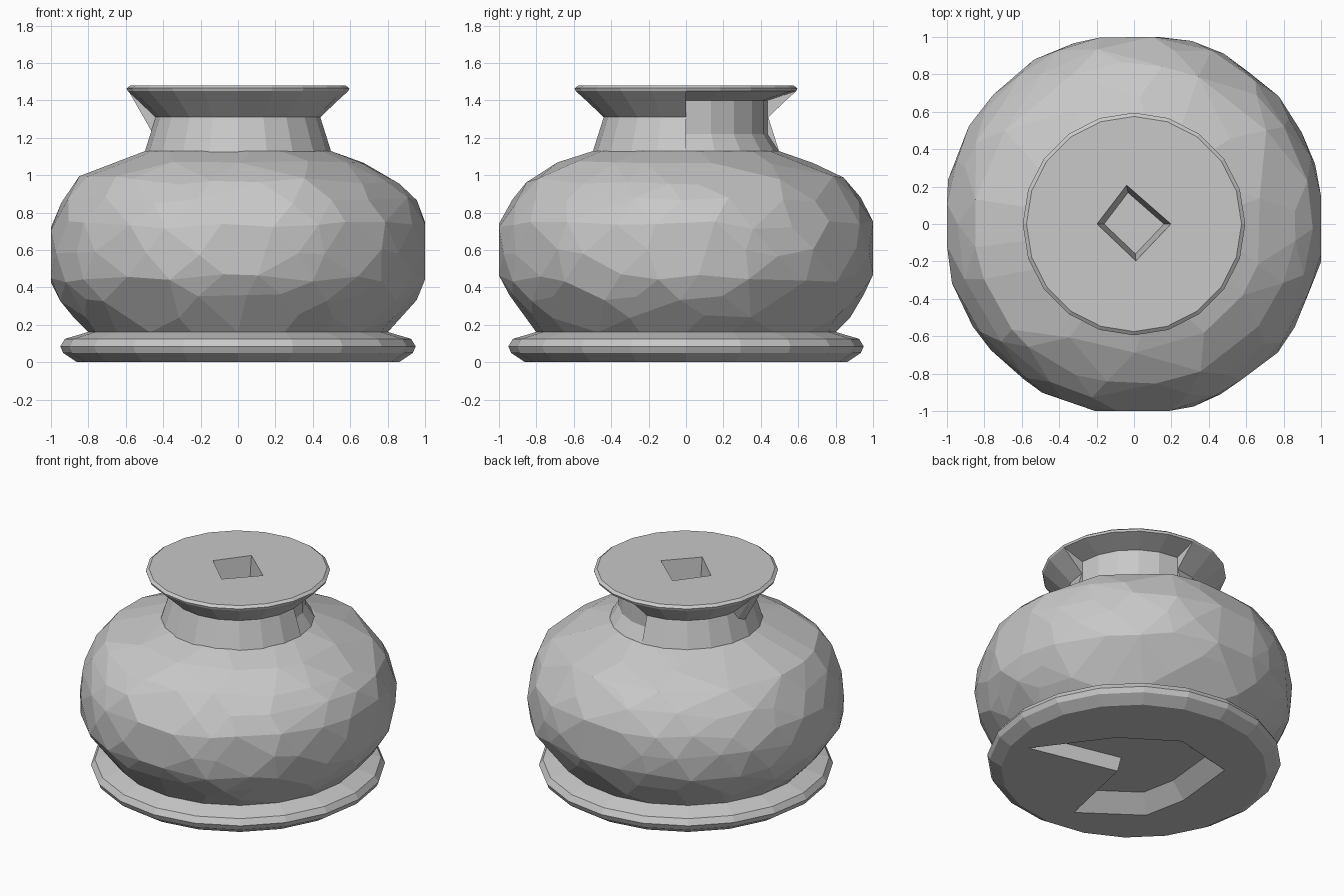
import bpy, bmesh, random
from math import sin, cos, pi, radians

random.seed(4)
if "Cube" in bpy.data.objects:
    bpy.data.objects.remove(bpy.data.objects["Cube"])

GREY = (0.58, 0.58, 0.58, 1)
stone = bpy.data.materials.new("stone_grey")
stone.use_nodes = True
stone.diffuse_color = GREY
stone.node_tree.nodes["Principled BSDF"].inputs["Base Color"].default_value = GREY


def finish(bm, name):
    bmesh.ops.recalc_face_normals(bm, faces=bm.faces)
    mesh = bpy.data.meshes.new(name)
    bm.to_mesh(mesh)
    bm.free()
    mesh.materials.append(stone)
    obj = bpy.data.objects.new(name, mesh)
    bpy.context.collection.objects.link(obj)
    return obj


def lathe(name, columns):
    """Skin (angle, [(radius, z), ...]) columns into a capped solid."""
    bm = bmesh.new()
    cols = [[bm.verts.new((r * cos(a), r * sin(a), z)) for r, z in prof]
            for a, prof in columns]
    for c, d in zip(cols, cols[1:] + cols[:1]):
        for i in range(len(c) - 1):
            bm.faces.new((c[i], d[i], d[i + 1], c[i + 1]))
    bm.faces.new([c[0] for c in cols][::-1])
    bm.faces.new([c[-1] for c in cols])
    bmesh.ops.remove_doubles(bm, verts=bm.verts, dist=0.0005)
    bmesh.ops.dissolve_degenerate(bm, edges=bm.edges, dist=0.0005)
    return finish(bm, name)


def hull(name, points, merge=0.0):
    bm = bmesh.new()
    for p in points:
        bm.verts.new(p)
    res = bmesh.ops.convex_hull(bm, input=bm.verts)
    loose = [v for v in bm.verts if not v.link_faces]
    bmesh.ops.delete(bm, geom=loose, context="VERTS")
    if merge:
        bmesh.ops.dissolve_limit(bm, angle_limit=merge, verts=bm.verts, edges=bm.edges)
    return finish(bm, name)


def carve(target, outline, z_open, z_floor, taper):
    """Cut a tapered pocket with the given outline into the target."""
    bm = bmesh.new()
    a = [bm.verts.new((x, y, z_open)) for x, y in outline]
    b = [bm.verts.new((x * taper, y * taper, z_floor)) for x, y in outline]
    n = len(a)
    for i in range(n):
        j = (i + 1) % n
        bm.faces.new((a[i], a[j], b[j], b[i]))
    bm.faces.new(a[::-1])
    bm.faces.new(b)
    cutter = finish(bm, "pocket_cutter")
    cutter.hide_render = True
    mod = target.modifiers.new("pocket", "BOOLEAN")
    mod.operation = "DIFFERENCE"
    mod.solver = "EXACT"
    mod.object = cutter
    bpy.context.view_layer.objects.active = target
    bpy.ops.object.modifier_apply(modifier=mod.name)
    bpy.data.objects.remove(cutter)


# Pot belly: irregular hewn facets, flattened on its four sides
def clamp(v):
    return max(-1, min(1, v))


belly = []
rings = [(0.80, 0.16), (0.88, 0.26), (0.95, 0.35), (1.01, 0.45), (1.025, 0.59),
         (1.01, 0.73), (0.95, 0.86), (0.86, 0.97), (0.69, 1.05), (0.50, 1.13)]
for k, (r, z) in enumerate(rings):
    rim = k in (0, len(rings) - 1)
    count = 20 if rim else 24
    for i in range(count):
        wobble = 0 if rim else 1
        a = 2 * pi * (i + 0.5 * (k % 2) + wobble * random.uniform(-0.25, 0.25)) / count
        rr = r + wobble * random.uniform(-0.008, 0.008)
        zz = z + wobble * random.uniform(-0.025, 0.025)
        belly.append((clamp(rr * cos(a)), clamp(rr * sin(a)), zz))
hull("pot_belly", belly, radians(5))

# Neck and flared rim, with one quarter hollowed under the rim
lip = [(0.59, 1.45), (0.595, 1.465), (0.575, 1.48)]
flare = [(0.50, 1.12), (0.44, 1.31), (0.535, 1.40)] + lip
hollow = [(0.50, 1.12), (0.435, 1.22), (0.435, 1.40)] + lip
columns = []
for i in range(20):
    a = 2 * pi * i / 20
    if i == 0:
        columns += [(a, flare), (a, hollow)]
    elif i == 5:
        columns += [(a, hollow), (a, flare)]
    else:
        columns.append((a, hollow if i < 5 else flare))
neck = lathe("neck_and_rim", columns)

# Square socket in the top
carve(neck, [(-0.2, 0), (0.01, -0.2), (0.2, 0), (-0.04, 0.21)], 1.5, 1.2, 0.8)

# Small web under the rim
hull("rim_web", [(-0.585, 0, 1.45), (-0.43, 0, 1.31), (-0.46, 0, 1.23),
                 (-0.55, 0.06, 1.43), (-0.42, 0.08, 1.31), (-0.44, 0.05, 1.25)])

# Foot slab
foot_profile = [(0.86, 0), (0.935, 0.05), (0.95, 0.085), (0.925, 0.125), (0.79, 0.165)]
foot = lathe("foot", [(2 * pi * i / 20, foot_profile) for i in range(20)])

# Rough pocket under the foot, laid out along the diagonal
diagonal = [(-0.68, 0.37), (-0.08, 0.46), (0.36, 0.37), (0.61, -0.04),
            (0.3, -0.42), (0.03, -0.6), (-0.45, -0.52), (-0.11, 0.01)]
s = 0.7071
carve(foot, [((v - u) * s, (v + u) * s) for u, v in diagonal], -0.02, 0.1, 0.75)
